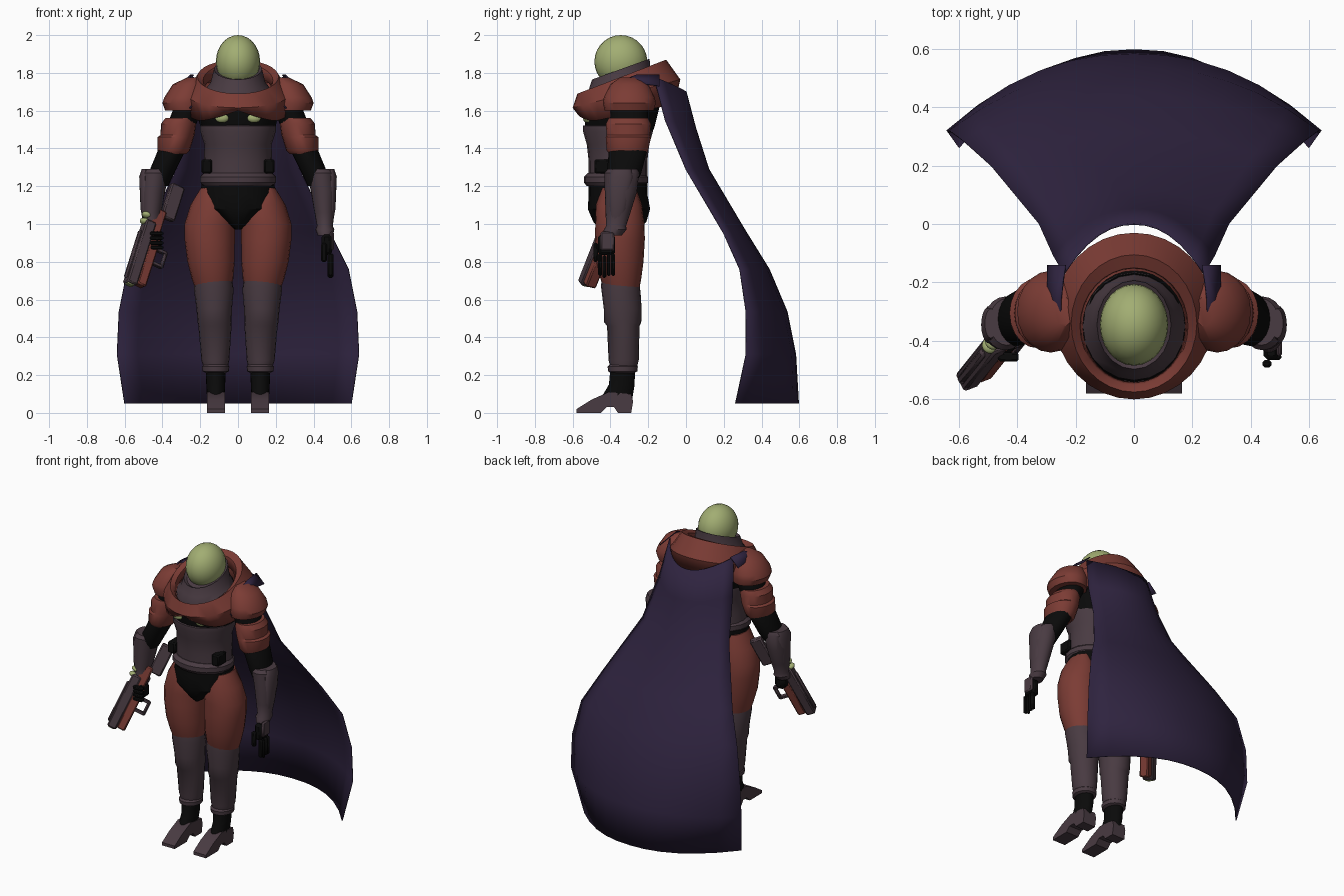
import bpy, bmesh, math
from mathutils import Matrix, Vector

default = bpy.data.objects.get("Cube")
if default:
    bpy.data.objects.remove(default, do_unlink=True)


def material(name, rgb):
    mat = bpy.data.materials.new(name)
    mat.use_nodes = True
    color = (*rgb, 1)
    mat.diffuse_color = color
    mat.node_tree.nodes["Principled BSDF"].inputs["Base Color"].default_value = color
    return mat


RED = material("rust red", (.2, .045, .035))
GREY = material("plum grey", (.066, .043, .054))
BLACK = material("black", (.003, .003, .003))
GREEN = material("pale green", (.36, .42, .17))
PURPLE = material("cape purple", (.028, .017, .05))
parts = []


def finish(name, bm, mat):
    """Turn a bmesh into a named object with one material."""
    bmesh.ops.recalc_face_normals(bm, faces=bm.faces)
    mesh = bpy.data.meshes.new(name)
    bm.to_mesh(mesh)
    bm.free()
    mesh.materials.append(mat)
    obj = bpy.data.objects.new(name, mesh)
    bpy.context.collection.objects.link(obj)
    parts.append(obj)
    return obj


def loft(name, mat, rings, side=1, segments=20, capped=True):
    """Skin ellipses given as x, y, z, x radius, y radius, optional rise to the back."""
    bm = bmesh.new()
    loops = []
    for x, y, z, rx, ry, *tilt in rings:
        rise = tilt[0] if tilt else 0
        loop = []
        for i in range(segments):
            a = math.tau * i / segments
            loop.append(bm.verts.new((side * (x + rx * math.cos(a)),
                                      y + ry * math.sin(a), z + rise * math.sin(a))))
        loops.append(loop)
    for low, high in zip(loops, loops[1:]):
        for i in range(segments):
            j = (i + 1) % segments
            bm.faces.new((low[i], low[j], high[j], high[i]))
    if capped:
        bm.faces.new(loops[0])
        bm.faces.new(loops[-1])
    return finish(name, bm, mat)


def box(name, mat, center, size, frame=Matrix(), bevel=.008):
    bm = bmesh.new()
    place = frame @ Matrix.Translation(center) @ Matrix.Diagonal((*size, 1))
    bmesh.ops.create_cube(bm, size=1, matrix=place)
    obj = finish(name, bm, mat)
    if bevel:
        mod = obj.modifiers.new("Bevel", "BEVEL")
        mod.width = bevel
        mod.segments = 1
    return obj


def ball(name, mat, center, radii, frame=Matrix()):
    bm = bmesh.new()
    place = frame @ Matrix.Translation(center) @ Matrix.Diagonal((*radii, 1))
    bmesh.ops.create_uvsphere(bm, u_segments=24, v_segments=14, radius=1, matrix=place)
    return finish(name, bm, mat)


def prism(name, mat, outline, x0, x1):
    """Extrude a y, z outline from x0 to x1."""
    bm = bmesh.new()
    face = bm.faces.new([bm.verts.new((x0, y, z)) for y, z in outline])
    grown = bmesh.ops.extrude_face_region(bm, geom=[face])["geom"]
    moved = [v for v in grown if isinstance(v, bmesh.types.BMVert)]
    bmesh.ops.translate(bm, verts=moved, vec=(x1 - x0, 0, 0))
    return finish(name, bm, mat)


def sheet(name, mat, rows):
    """Make a thin cloth from rows of points."""
    bm = bmesh.new()
    grid = [[bm.verts.new(p) for p in row] for row in rows]
    for top, low in zip(grid, grid[1:]):
        for i in range(len(top) - 1):
            bm.faces.new((top[i], top[i + 1], low[i + 1], low[i]))
    obj = finish(name, bm, mat)
    mod = obj.modifiers.new("Thickness", "SOLIDIFY")
    mod.thickness = .006
    mod.offset = 0
    return obj


# Head, collar and shoulder mantle
ball("helmet_dome", GREEN, (0, -.345, 1.86), (.117, .14, .14))
loft("collar", GREY, [(0, -.35, 1.65, .175, .185, .02), (0, -.35, 1.71, .175, .185, .03),
                      (0, -.35, 1.75, .145, .165, .04), (0, -.345, 1.82, .127, .152, .055),
                      (0, -.345, 1.81, .11, .13, .055)])
mantle = loft("mantle", RED, [(0, -.35, 1.72, .175, .19, .07), (0, -.35, 1.76, .185, .2, .09),
                              (0, -.34, 1.78, .215, .235, .09), (0, -.315, 1.69, .275, .285, .075),
                              (0, -.32, 1.58, .26, .26, .055)], segments=32, capped=False)
for v in mantle.data.vertices:
    if v.co.z < 1.6 and v.co.y < -.4:
        v.co.z += .075 * max(0, 1 - abs(v.co.x) / .2)
mantle.modifiers.new("Thickness", "SOLIDIFY").thickness = .012

# Torso
loft("chest", BLACK, [(0, -.35, 1.45, .17, .16), (0, -.35, 1.52, .2, .185),
                      (0, -.34, 1.62, .23, .2), (0, -.35, 1.71, .17, .18, .05)])
loft("breastplate", GREY, [(0, -.36, 1.24, .185, .155), (0, -.36, 1.33, .18, .155),
                           (0, -.36, 1.42, .178, .165), (0, -.36, 1.49, .2, .185),
                           (0, -.36, 1.52, .2, .185), (0, -.36, 1.53, .17, .15)])
loft("belt", GREY, [(0, -.37, 1.2, .185, .155), (0, -.37, 1.22, .2, .17),
                    (0, -.37, 1.25, .2, .17), (0, -.37, 1.27, .18, .15)])
loft("pelvis", BLACK, [(0, -.36, 1.23, .19, .155), (0, -.36, 1.16, .2, .155),
                       (0, -.355, 1.08, .185, .165), (0, -.35, 1.01, .07, .14),
                       (0, -.35, .97, .015, .1)])

# Paired armour, arms and legs
FOOT = [(-.58, 0), (-.58, .02), (-.5, .07), (-.41, .11), (-.29, .1), (-.28, .06),
        (-.29, 0), (-.36, 0), (-.38, .03), (-.42, .03), (-.45, 0)]
for label, side in (("left", 1), ("right", -1)):
    def limb(part, mat, *rings):
        return loft(f"{label}_{part}", mat, rings, side)

    ball(f"{label}_chest_light", GREEN, (side * .085, -.525, 1.56), (.036, .02, .024))
    box(f"{label}_belt_pouch", BLACK, (side * .165, -.44, 1.305), (.055, .09, .075))

    # Arm
    limb("pauldron", RED, (.24, -.3, 1.775, .03, .05), (.26, -.3, 1.74, .085, .1),
         (.28, -.3, 1.67, .11, .135), (.285, -.3, 1.64, .115, .14), (.28, -.3, 1.6, .105, .13))
    limb("upper_arm", BLACK, (.25, -.3, 1.64, .08, .1), (.31, -.3, 1.5, .075, .1),
         (.36, -.31, 1.37, .072, .1), (.41, -.33, 1.26, .068, .09), (.42, -.34, 1.2, .05, .06))
    limb("upper_arm_guard", RED, (.305, -.305, 1.56, .08, .105), (.315, -.305, 1.53, .093, .12),
         (.32, -.305, 1.47, .09, .115), (.33, -.305, 1.46, .096, .12),
         (.34, -.31, 1.39, .085, .11), (.345, -.31, 1.37, .07, .095))
    limb("forearm", GREY, (.435, -.335, 1.29, .06, .08), (.44, -.34, 1.27, .075, .092),
         (.452, -.345, 1.17, .066, .085), (.458, -.36, 1.06, .053, .066),
         (.46, -.37, .99, .042, .053), (.46, -.375, .97, .05, .06), (.462, -.39, .94, .04, .05))
    limb("forearm_plate", GREY, (.49, -.34, 1.29, .02, .05), (.493, -.345, 1.25, .03, .065),
         (.492, -.36, 1.08, .024, .045), (.485, -.37, 1.0, .016, .03))

    # Leg
    limb("thigh", RED, (.155, -.355, 1.19, .043, .09), (.135, -.355, 1.1, .117, .122),
         (.15, -.35, 1.0, .133, .13), (.15, -.35, .92, .133, .132), (.143, -.35, .8, .125, .125),
         (.135, -.345, .71, .11, .108), (.13, -.34, .64, .09, .09))
    limb("shin", GREY, (.13, -.345, .7, .1, .1, -.025), (.128, -.345, .65, .105, .105, -.02),
         (.126, -.335, .55, .094, .1), (.124, -.335, .48, .09, .098), (.122, -.332, .46, .088, .086),
         (.12, -.33, .28, .074, .08), (.118, -.33, .24, .064, .07))
    limb("cuff", GREY, (.118, -.335, .26, .06, .065), (.118, -.335, .245, .072, .08),
         (.118, -.335, .22, .07, .077), (.118, -.335, .21, .05, .06))
    limb("ankle", BLACK, (.118, -.335, .24, .054, .065), (.118, -.34, .15, .05, .068),
         (.118, -.37, .07, .046, .085))
    prism(f"{label}_boot", GREY, FOOT, side * .07, side * .165)

    # Strap that runs over the shoulder to the front
    sheet(f"{label}_cape_strap", PURPLE,
          [[(side * x, y, z), (side * (x + w), y, z - w)] for x, y, z, w in
           ((.235, -.14, 1.79, .06), (.25, -.26, 1.79, .045),
            (.25, -.37, 1.745, .035), (.235, -.43, 1.63, .02))])

# Open left hand
box("left_palm", BLACK, (.47, -.42, .89), (.055, .09, .11), bevel=.015)
box("left_hand_plate", GREY, (.497, -.415, .91), (.02, .075, .1))
for i in range(4):
    box(f"left_finger_{i + 1}", BLACK, (.49, -.455 + i * .023, .785 - .01 * (i % 3 == 1)),
        (.03, .02, .12), bevel=.007)
box("left_thumb", BLACK, (.455, -.478, .85), (.03, .026, .1))

# Cape: each row gives centre y, centre z, edge x, edge y and edge z
CAPE = [(0, 1.7, .24, -.17, 1.78), (.05, 1.51, .275, -.11, 1.55), (.12, 1.29, .325, 0, 1.29),
        (.31, .97, .49, .2, .95), (.44, .76, .585, .285, .76), (.535, .535, .63, .318, .535),
        (.58, .31, .64, .318, .31), (.595, .05, .6, .262, .05)]
steps = [i / 6 for i in range(-6, 7)]
sheet("cape", PURPLE, [[(ex * t, cy + (ey - cy) * abs(t) ** 2.2, cz + (ez - cz) * t * t)
                        for t in steps] for cy, cz, ex, ey, ez in CAPE])

# Blaster, in a frame that runs along the barrel with its top turned outward
along = Vector((-.28, -.35, -.89)).normalized()
across = Vector((-.8, -.3, .4)).cross(along).normalized()
upward = along.cross(across)
gun = Matrix((along, across, upward)).transposed().to_4x4()
gun.translation = (-.46, -.42, .93)
box("blaster_barrel", GREY, (.11, 0, .035), (.37, .07, .06), gun)
box("blaster_rail", GREY, (.13, 0, .068), (.28, .03, .02), gun)
box("blaster_foregrip", RED, (.13, 0, -.02), (.3, .06, .055), gun)
box("blaster_receiver", RED, (-.08, 0, .0), (.16, .055, .07), gun)
box("blaster_stock", GREY, (-.23, 0, -.055), (.2, .04, .08), gun)
box("blaster_muzzle", GREEN, (.295, 0, .035), (.012, .045, .04), gun, bevel=.004)
box("blaster_lever", GREY, (.09, 0, -.105), (.1, .03, .02), gun)
for i, x in enumerate((.05, .13)):
    box(f"blaster_lever_post_{i + 1}", GREY, (x, 0, -.07), (.018, .028, .07), gun, bevel=.003)
for i in range(4):
    ball(f"blaster_pod_{i + 1}", GREEN, (-.18 + .038 * i, 0, .06), (.018, .028, .028), gun)

# Right hand closed on the grip
box("right_fist", BLACK, (-.445, -.4, .915), (.075, .09, .1), bevel=.02)
for i in range(4):
    box(f"right_finger_{i + 1}", BLACK, (-.43, -.455, .875 + .025 * i), (.07, .03, .022), bevel=.006)

# Smooth shading with sharp creases
bpy.ops.object.select_all(action="DESELECT")
for obj in parts:
    obj.select_set(True)
bpy.context.view_layer.objects.active = parts[0]
bpy.ops.object.shade_smooth_by_angle(angle=math.radians(35))
